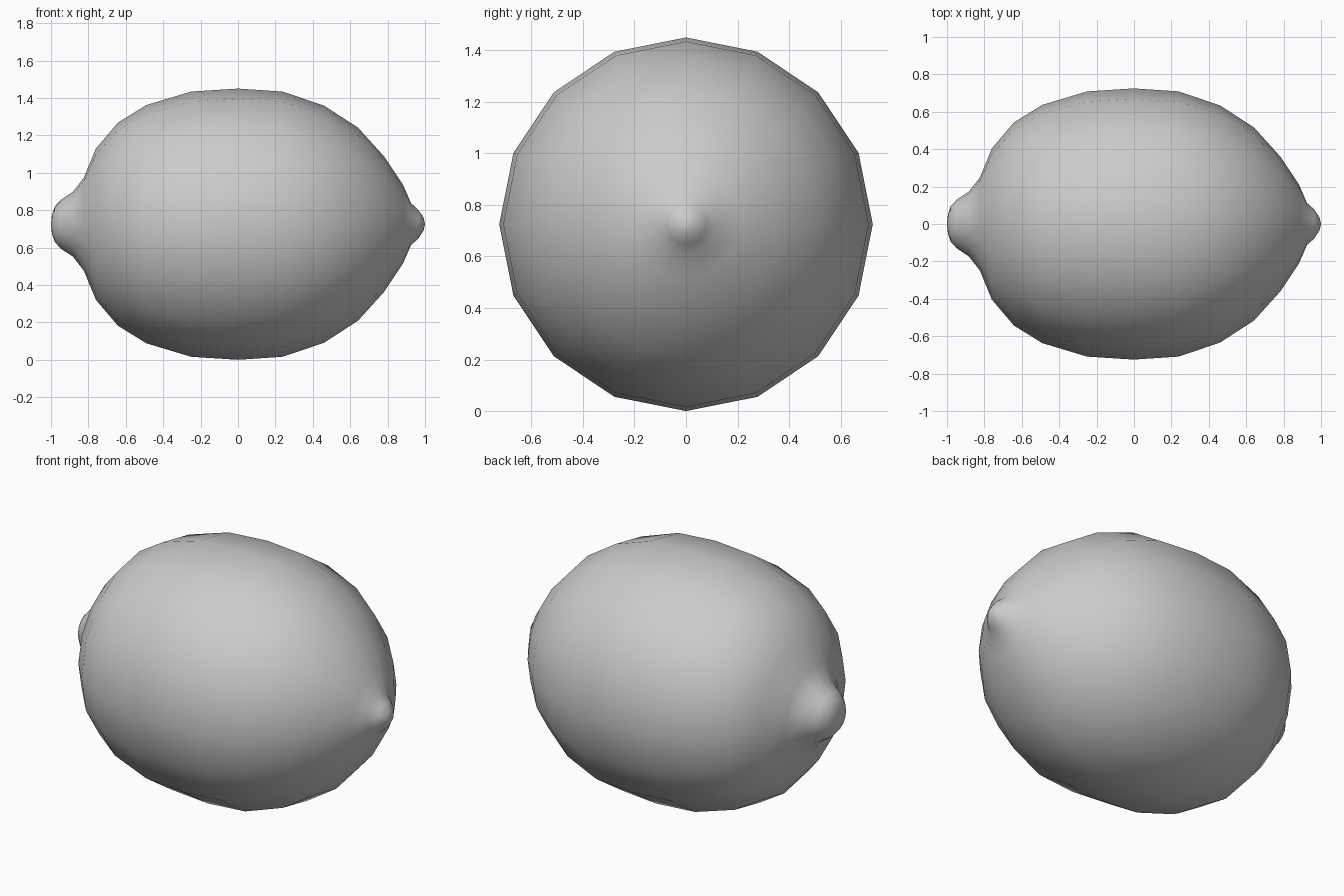
import bpy, bmesh, math

if "Cube" in bpy.data.objects:
    bpy.data.objects.remove(bpy.data.objects["Cube"])

SIDES = 16
AXIS_Z = 0.725

# Half profile along x: stem nub, body, pointed tip (x, radius)
profile = [(-0.995, 0.05), (-0.98, 0.095), (-0.947, 0.131), (-0.882, 0.174),
           (-0.824, 0.249), (-0.76, 0.404), (-0.642, 0.543), (-0.49, 0.637),
           (-0.25, 0.709), (0.0, 0.725), (0.238, 0.709), (0.46, 0.634),
           (0.642, 0.516), (0.782, 0.361), (0.882, 0.211), (0.925, 0.112),
           (0.963, 0.078), (0.992, 0.035)]

bm = bmesh.new()

# Lathe the rings around the long axis
rings = []
for x, r in profile:
    rings.append([bm.verts.new((x, r * math.sin(2 * math.pi * i / SIDES),
                                AXIS_Z + r * math.cos(2 * math.pi * i / SIDES)))
                  for i in range(SIDES)])
for a, b in zip(rings, rings[1:]):
    for i in range(SIDES):
        j = (i + 1) % SIDES
        bm.faces.new((a[i], a[j], b[j], b[i]))

# Close both ends with a pole
for x, ring in ((-1.0, rings[0]), (1.0, rings[-1])):
    pole = bm.verts.new((x, 0, AXIS_Z))
    for i in range(SIDES):
        bm.faces.new((pole, ring[i], ring[(i + 1) % SIDES]))

bmesh.ops.recalc_face_normals(bm, faces=bm.faces)
for f in bm.faces:
    f.smooth = True

mesh = bpy.data.meshes.new("lemon")
bm.to_mesh(mesh)
bm.free()
bpy.context.collection.objects.link(bpy.data.objects.new("lemon", mesh))
